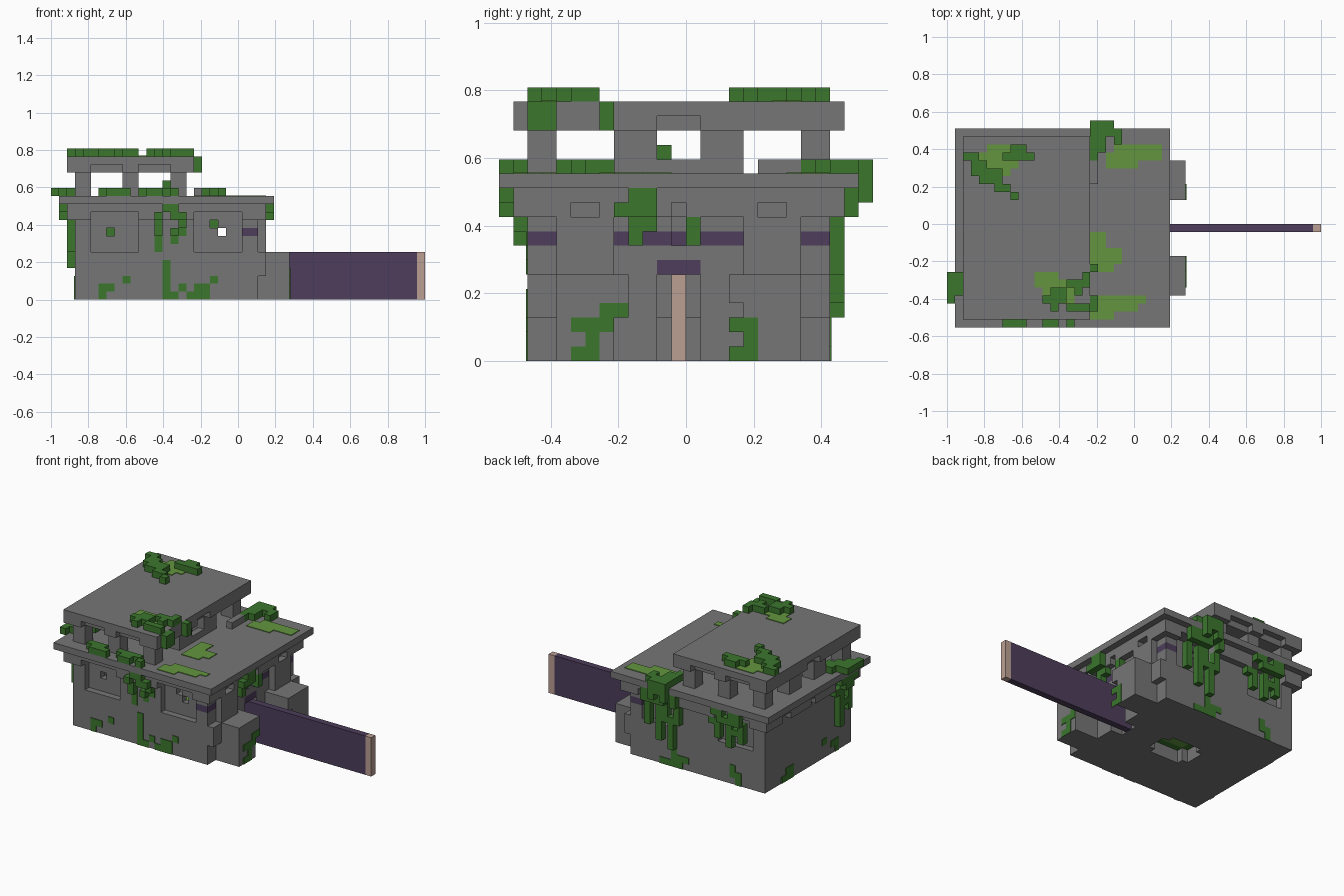
import bpy, bmesh
from math import radians
from mathutils import Vector

U = 2 / 47                                  # size of one block
ORIGIN = Vector((-1, -13 * U, 0))

cube = bpy.data.objects.get("Cube")
if cube:
    bpy.data.objects.remove(cube, do_unlink=True)


def material(name, rgb):
    mat = bpy.data.materials.new(name)
    mat.use_nodes = True
    color = (*rgb, 1)
    mat.diffuse_color = color
    mat.node_tree.nodes["Principled BSDF"].inputs["Base Color"].default_value = color
    return mat


STONE = material("grey stone", (.18, .18, .18))
VINE = material("dark green vine", (.045, .18, .027))
MOSS = material("light green moss", (.125, .3, .05))
BARK = material("purple bark", (.075, .047, .105))
WOOD = material("pale cut wood", (.5, .35, .29))


def box(x0, x1, y0, y1, z0, z1):
    """Set of block cells filling a box."""
    return {(x, y, z) for x in range(x0, x1) for y in range(y0, y1) for z in range(z0, z1)}


def mirror_y(cells):
    """Cells plus their reflection across the building's long axis."""
    return cells | {(x, 24 - y, z) for x, y, z in cells}


def sheet(rows, axis, layer, left, top):
    """One-block-thick pattern: '#' marks a block, first row is the top one."""
    cells = set()
    for r, row in enumerate(rows.split()):
        for c, mark in enumerate(row):
            if mark == "#":
                a, b = left + c, top - 1 - r
                cells.add({"x": (layer, a, b), "y": (a, layer, b), "z": (a, b, layer)}[axis])
    return cells


def build(name, cells, mat, squash=None):
    """Skin the cells with outer faces; squash = (axis, base) flattens them to a plate."""
    bm = bmesh.new()
    verts = {}

    def vert(p):
        if p not in verts:
            co = Vector(p)
            if squash:
                axis, base = squash
                co[axis] = base + (co[axis] - base) * .1
            verts[p] = bm.verts.new(ORIGIN + co * U)
        return verts[p]

    for cell in sorted(cells):
        for axis in range(3):
            for side in (0, 1):
                near = list(cell)
                near[axis] += 2 * side - 1
                if tuple(near) in cells:
                    continue
                quad = []
                for da, db in ((0, 0), (1, 0), (1, 1), (0, 1)):
                    p = list(cell)
                    p[axis] += side
                    p[(axis + 1) % 3] += da
                    p[(axis + 2) % 3] += db
                    quad.append(vert(tuple(p)))
                bm.faces.new(quad if side else quad[::-1])
    bmesh.ops.dissolve_limit(bm, angle_limit=radians(1), verts=bm.verts, edges=bm.edges)
    mesh = bpy.data.meshes.new(name)
    bm.to_mesh(mesh)
    bm.free()
    mesh.materials.append(mat)
    obj = bpy.data.objects.new(name, mesh)
    bpy.context.collection.objects.link(obj)
    return obj


# Lower hall: hollow walls, thick floor with a pit
hall = box(3, 26, 2, 23, 0, 10) | mirror_y(box(26, 27, 2, 4, 3, 6))
hall -= box(5, 24, 4, 21, 3, 10)
hall -= box(13, 18, 10, 15, 0, 3) | box(12, 19, 11, 14, 0, 3)

# Cornice with bracket gaps, then the terrace slab
cornice = box(2, 27, 1, 24, 10, 12) - box(5, 24, 4, 21, 10, 12)
gaps = mirror_y(box(26, 27, 5, 7, 10, 11) | box(2, 3, 5, 7, 10, 11))
gaps |= box(26, 27, 12, 13, 10, 11) | box(2, 3, 12, 13, 10, 11)

# Recessed windows on both long walls, with small broken holes
windows = mirror_y(box(5, 11, 1, 3, 6, 11) | box(18, 24, 1, 3, 6, 11))
holes = mirror_y(box(7, 8, 2, 4, 8, 9) | box(20, 21, 2, 4, 9, 10) | box(21, 22, 2, 4, 8, 9))
gate = box(24, 26, 11, 14, 0, 7) | box(25, 26, 12, 13, 8, 10)
band = box(23, 26, 2, 23, 8, 9) - box(23, 24, 4, 21, 8, 9)
band -= mirror_y(box(23, 24, 2, 4, 8, 9)) | gate
lintel = box(24, 26, 11, 14, 6, 7)

build("hall_walls", hall - windows - holes - gate - band, STONE)
build("cornice", cornice - windows - gaps, STONE)
build("terrace_slab", box(1, 28, 0, 25, 12, 13), STONE)
build("purple_band", band | lintel, BARK)

# Gate buttresses, wider at the top toward the gate
buttress = box(26, 30, 4, 9, 0, 6) - box(26, 30, 8, 9, 0, 4)
buttress |= box(26, 27, 4, 8, 6, 10)
build("gate_buttresses", mirror_y(buttress), STONE)

# Fallen gate beam
build("gate_beam", box(24, 46, 12, 13, 0, 6), BARK)
build("gate_beam_end", box(46, 47, 12, 13, 0, 6), WOOD)

# Upper pavilion: pillars around the edge, roof with bracket gaps
pillars = set()
for x in (3, 9, 15):
    pillars |= mirror_y(box(x, x + 2, 2, 4, 13, 16))
for x in (3, 15):
    pillars |= mirror_y(box(x, x + 2, 8, 11, 13, 16))
pillars |= box(16, 17, 11, 14, 13, 14) | box(18, 19, 18, 21, 13, 14)
build("pavilion_pillars", pillars, STONE)
roof = box(2, 18, 1, 24, 16, 18)
roof -= mirror_y(box(5, 9, 1, 2, 16, 17) | box(11, 15, 1, 2, 16, 17))
roof -= box(17, 18, 11, 14, 16, 17) | box(2, 3, 11, 14, 16, 17)
build("pavilion_roof", roof, STONE)

# Vines lying on the roof
vines = sheet("......##. ##...#### .##...... .####.... ..###.... ....##... ......#..", "z", 18, 2, 23)
vines |= sheet(".....# ...### .##.#. ###... .#.###", "z", 18, 12, 7)
vines |= sheet("## ##", "x", 18, 2, 18) | sheet("# #", "x", 18, 7, 18)
build("roof_vines", vines, VINE)

# Vines on the terrace
vines = sheet("###. #### ##.# ##.. #... #...", "z", 13, 18, 26)
vines |= sheet("# # # #", "z", 13, 0, 7) | sheet(".## ### ##. #..", "z", 13, 1, 8)
vines |= sheet("###..####. .###..##.#", "z", 13, 6, 2)
vines |= sheet("## .#", "z", 13, 13, 13) | sheet("#", "z", 14, 14, 12)
build("terrace_vines", vines - pillars, VINE)

# Vines hanging down the back, stepping in under the slab and cornice
vines = sheet("### #.#", "y", 25, 18, 13)
vines |= sheet("###### #.####", "y", 24, 17, 12)
vines |= sheet("#.##.# #.##.# ####.# .#.#.# .#.#.. .#.#.. .#....", "y", 23, 17, 10)
vines |= sheet("##.## ####.", "y", 24, 6, 12) | sheet("#.#.## ###.#. #.#.#. ..#...", "y", 23, 6, 10)
build("back_vines", vines, VINE)

# Vines hanging down the end wall
vines = sheet("#### .##.", "x", 1, 3, 12)
vines |= sheet("#.## #.#. ###. #.#. ..#. ..#.", "x", 2, 3, 10)
build("end_vines", vines, VINE)

# Vines around the front and the gate side
vines = sheet(".##. #.##", "y", 0, 13, 12) | sheet("#..# #.#.", "y", 1, 13, 10)
build("front_vines", vines, VINE)
vines = sheet(".## ###", "x", 27, 8, 12) | sheet(".##..# .#...#", "x", 26, 8, 10)
build("gate_vines", vines, VINE)

# Flat vine growth painted on the walls
build("front_wall_growth", sheet("#.## #.#. #... .... .#.. .#.. .#..", "y", 1, 13, 9)
      | sheet("...#....#.....# ##......#.#.##. #.......######.", "y", 1, 6, 3)
      - sheet("#", "y", 1, 16, 1), VINE, (1, 2))
build("back_wall_growth", sheet(".#.........#.. ##.......###.. #.........####", "y", 23, 7, 3), VINE, (1, 23))
build("end_wall_growth", sheet("....#.......... .##.........##. .#..........###", "x", 2, 4, 3), VINE, (0, 3))
build("buttress_growth", sheet("..## ###. .#.. ##..", "x", 30, 5, 4) - sheet("..##", "x", 30, 7, 4)
      | sheet("##. .#. ##.", "x", 30, 16, 3), VINE, (0, 30))

# Pit lining
pit = box(12, 19, 10, 15, 2, 3) & (box(13, 18, 10, 15, 2, 3) | box(12, 19, 11, 14, 2, 3))
core = box(13, 18, 11, 14, 2, 3)
build("pit_vines", pit - core, VINE)
build("pit_moss", core, MOSS)

# Flat moss patches on the roof and terrace
build("roof_moss", sheet("..#### .##### ###### .####.", "z", 18, 3, 23)
      | sheet("###.. ####. .#### ..###", "z", 18, 11, 7), MOSS, (2, 18))
build("terrace_moss", sheet(".###### ####### ####...", "z", 13, 20, 23)
      | sheet("##.. ##.. #### #### ###.", "z", 13, 18, 12)
      | sheet(".###### ######. ###....", "z", 13, 18, 4), MOSS, (2, 13))
